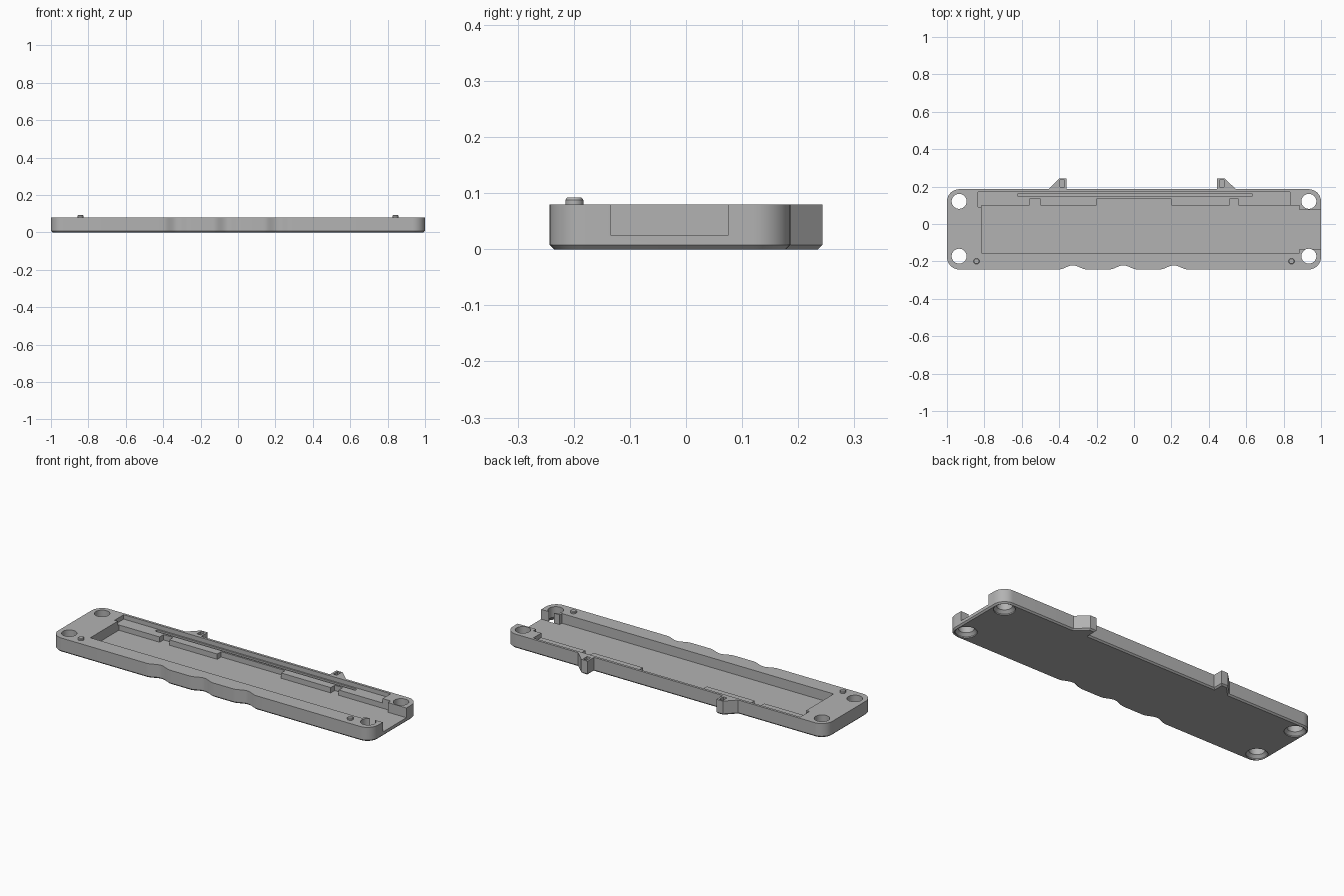
import bpy, bmesh, math
from mathutils import Vector

cube = bpy.data.objects.get("Cube")
if cube:
    bpy.data.objects.remove(cube, do_unlink=True)

grey = bpy.data.materials.new("plain grey")
grey.use_nodes = True
colour = (0.45, 0.45, 0.45, 1)
grey.diffuse_color = colour
grey.node_tree.nodes["Principled BSDF"].inputs["Base Color"].default_value = colour

FRONT, BACK, TOP, FLOOR, SHELF = -0.243, 0.186, 0.08, 0.025, 0.055
RADIUS, CHAMFER = 0.066, 0.008


def loft(name, layers):
    """Closed solid through a stack of (outline, z) layers with matching points."""
    bm = bmesh.new()
    rings = [[bm.verts.new((x, y, z)) for x, y in pts] for pts, z in layers]
    n = len(rings[0])
    for low, high in zip(rings, rings[1:]):
        for i in range(n):
            j = (i + 1) % n
            bm.faces.new((low[i], low[j], high[j], high[i]))
    bm.faces.new(rings[0][::-1])
    bm.faces.new(rings[-1])
    mesh = bpy.data.meshes.new(name)
    bm.to_mesh(mesh)
    bm.free()
    mesh.materials.append(grey)
    obj = bpy.data.objects.new(name, mesh)
    bpy.context.collection.objects.link(obj)
    return obj


def box_outline(x0, x1, y0, y1):
    return [(x0, y0), (x1, y0), (x1, y1), (x0, y1)]


def arc(cx, cy, r, start, end, steps):
    angles = [math.radians(start + (end - start) * i / steps) for i in range(steps + 1)]
    return [(cx + r * math.cos(a), cy + r * math.sin(a)) for a in angles]


def inset(pts, d):
    """Move a counter-clockwise outline inwards by d."""
    result = []
    for i, p in enumerate(pts):
        p = Vector(p)
        a = (p - Vector(pts[i - 1])).normalized()
        b = (Vector(pts[(i + 1) % len(pts)]) - p).normalized()
        na, nb = Vector((-a.y, a.x)), Vector((-b.y, b.x))
        result.append(tuple(p + (na + nb) * d / (1 + na.dot(nb))))
    return result


def cut(target, cutter):
    cutter.hide_render = True
    mod = target.modifiers.new("cut", 'BOOLEAN')
    mod.operation, mod.solver, mod.object = 'DIFFERENCE', 'EXACT', cutter
    bpy.context.view_layer.objects.active = target
    bpy.ops.object.modifier_apply(modifier=mod.name)
    bpy.data.objects.remove(cutter, do_unlink=True)


# Tray outline: scalloped front edge, rounded corners, two lugs on the back
xr, yf, yb = 1 - RADIUS, FRONT + RADIUS, BACK - RADIUS
outline = arc(-xr, yf, RADIUS, 180, 270, 12)
for centre in (-0.327, -0.057, 0.213):
    for i in range(17):
        t = i / 8 - 1
        outline.append((centre + t * 0.075, FRONT + 0.011 * (1 + math.cos(math.pi * t))))
outline += arc(xr, yf, RADIUS, -90, 0, 12)
outline += arc(xr, yb, RADIUS, 0, 90, 12)
outline += [(0.545, BACK), (0.485, -FRONT), (0.445, -FRONT), (0.445, BACK)]
outline += [(-0.36, BACK), (-0.36, -FRONT), (-0.4, -FRONT), (-0.457, BACK)]
outline += arc(-xr, yb, RADIUS, 90, 180, 12)
tray = loft("tray", [(inset(outline, CHAMFER), 0), (outline, CHAMFER), (outline, TOP)])

# Main pocket, open at the left end, with notches along its back edge
pocket = [(-0.815, -0.155), (0.885, -0.155), (0.885, -0.135), (1.1, -0.135),
          (1.1, 0.076), (0.885, 0.076), (0.885, 0.1)]
for x0, x1 in ((0.56, 0.51), (0.2, -0.2), (-0.5, -0.56)):
    pocket += [(x0, 0.1), (x0, 0.135), (x1, 0.135), (x1, 0.1)]
pocket.append((-0.815, 0.1))
cut(tray, loft("pocket_cutter", [(pocket, FLOOR), (pocket, 0.2)]))

# Raised shelf behind the pocket, and the narrow groove along it
shelf = box_outline(-0.835, 0.835, 0.09, 0.172)
cut(tray, loft("shelf_cutter", [(shelf, SHELF), (shelf, 0.2)]))
groove = box_outline(-0.62, 0.63, 0.146, 0.163)
cut(tray, loft("groove_cutter", [(groove, FLOOR + 0.01), (groove, 0.2)]))

# Notches in the lugs
for x0, x1 in ((-0.395, -0.372), (0.457, 0.48)):
    notch = box_outline(x0, x1, 0.198, 0.234)
    cut(tray, loft("lug_cutter", [(notch, 0.045), (notch, 0.2)]))

# Corner holes, widened at the underside
for x in (-0.935, 0.935):
    for y in (-0.172, 0.121):
        wide, narrow = [arc(x, y, r, 0, 348.75, 31) for r in (0.055, 0.04)]
        cut(tray, loft("hole_cutter", [(wide, -0.05), (wide, 0.006), (narrow, 0.021),
                                       (narrow, 0.2)]))

# Locating pegs
pegs = []
for side, x in (("right", -0.842), ("left", 0.842)):
    ring = arc(x, -0.199, 0.016, 0, 345, 23)
    pegs.append(loft(side + "_peg", [(ring, 0.07), (ring, 0.088), (inset(ring, 0.003), 0.092)]))

# Smooth the curved walls and keep the edges crisp
bpy.ops.object.select_all(action='DESELECT')
for obj in [tray] + pegs:
    obj.select_set(True)
bpy.context.view_layer.objects.active = tray
bpy.ops.object.shade_smooth_by_angle(angle=math.radians(30))
